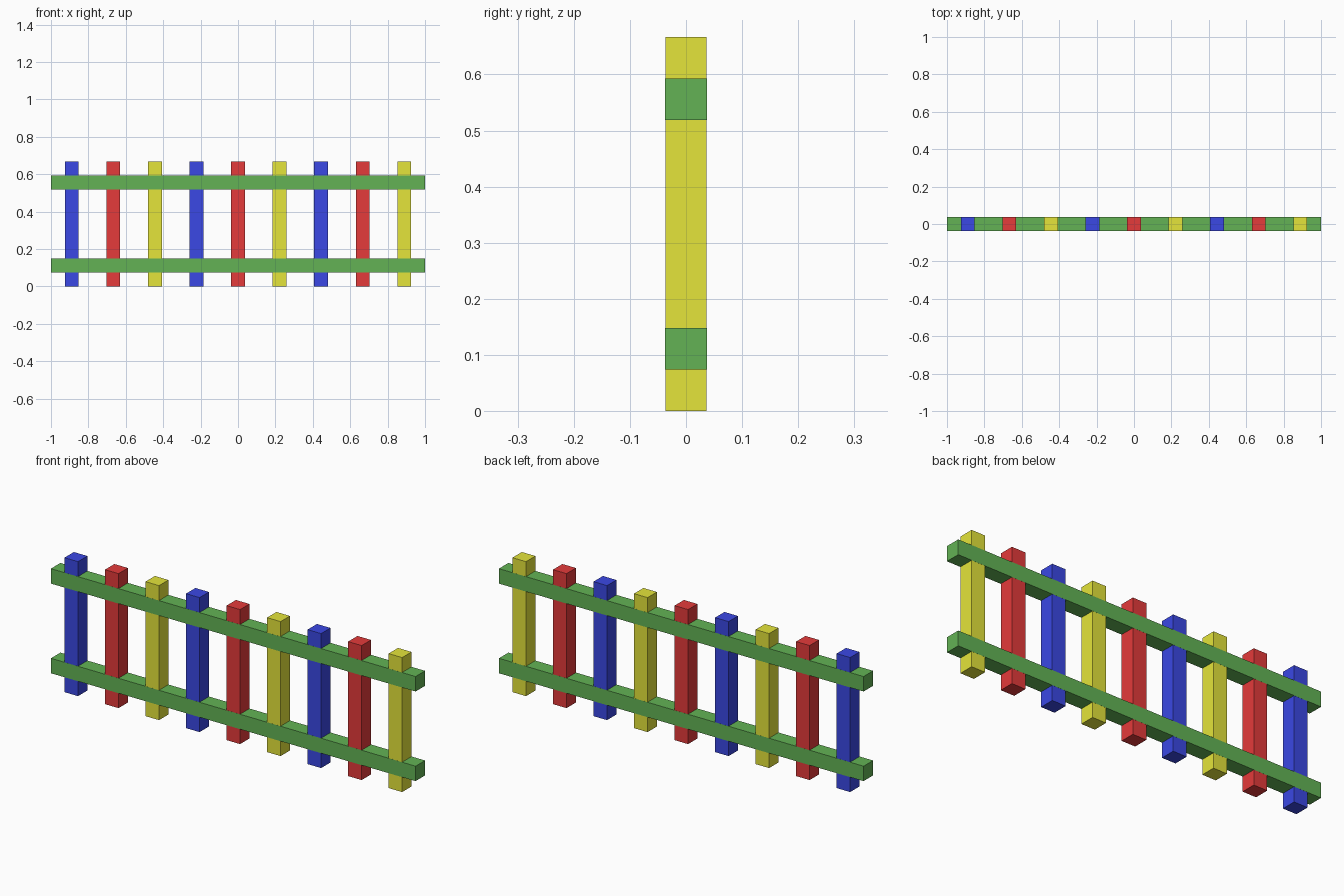
import bpy

if "Cube" in bpy.data.objects:
    bpy.data.objects.remove(bpy.data.objects["Cube"])

U = 2 / 27  # beam thickness; the fence is 27 beams long and 9 high


def material(name, rgb):
    m = bpy.data.materials.new(name)
    m.diffuse_color = (*rgb, 1)
    m.use_nodes = True
    m.node_tree.nodes["Principled BSDF"].inputs["Base Color"].default_value = m.diffuse_color
    return m


def box(name, center, size, mat):
    bpy.ops.mesh.primitive_cube_add(size=1, location=center)
    ob = bpy.context.object
    ob.name = name
    ob.scale = size
    bpy.ops.object.transform_apply(location=False, rotation=False, scale=True)
    ob.data.materials.append(mat)
    return ob


green = material("green", (0.125, 0.45, 0.09))
post_colours = [
    ("blue", material("blue", (0.043, 0.065, 0.78))),
    ("red", material("red", (0.78, 0.043, 0.043))),
    ("yellow", material("yellow", (0.78, 0.78, 0.043))),
]

# Upright posts, evenly spaced, cycling blue, red, yellow
for i in range(9):
    name, mat = post_colours[i % 3]
    box(f"{name}_post_{i + 1}", ((i - 4) * 3 * U, 0, 4.5 * U), (U, U * 0.99, 9 * U), mat)

# Horizontal rails, a hair thicker so their faces cover the posts
for name, z in (("lower_rail", 1.5), ("upper_rail", 7.5)):
    box(name, (0, 0, z * U), (27 * U, U, U), green)
